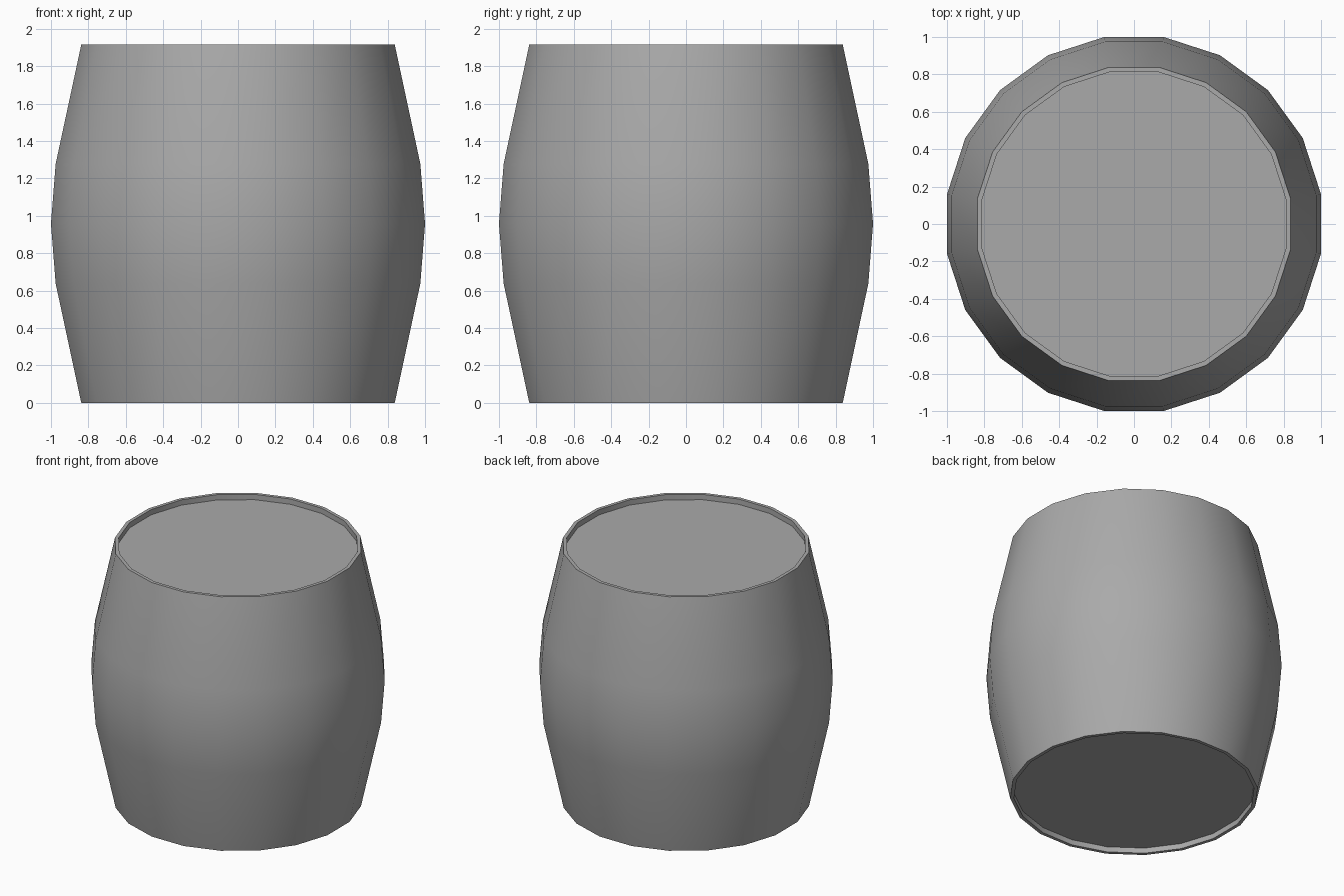
import bpy, bmesh, math

cube = bpy.data.objects.get("Cube")
if cube:
    bpy.data.objects.remove(cube, do_unlink=True)

SIDES = 20
HALF = math.pi / SIDES
HEIGHT = 1.915
RECESS = 0.04      # depth of each end panel below its rim
INNER = 0.813      # inner radius of the rims, measured to the flats

grey = bpy.data.materials.new("grey")
grey.use_nodes = True
colour = (0.4, 0.4, 0.4, 1)
grey.diffuse_color = colour
grey.node_tree.nodes["Principled BSDF"].inputs["Base Color"].default_value = colour


def ring(bm, flat_radius, z):
    """Twenty-sided ring with flats facing the axes."""
    r = flat_radius / math.cos(HALF)
    angles = [HALF * (2 * i + 1) for i in range(SIDES)]
    return [bm.verts.new((r * math.cos(a), r * math.sin(a), z)) for a in angles]


def finish(bm, name):
    mesh = bpy.data.meshes.new(name)
    bm.to_mesh(mesh)
    bm.free()
    mesh.materials.append(grey)
    obj = bpy.data.objects.new(name, mesh)
    bpy.context.collection.objects.link(obj)
    return obj


# Bulging staves with a thin rim folded inward at both ends
half_profile = [(INNER, RECESS), (INNER, 0), (0.838, 0), (0.975, HEIGHT / 3)]
profile = half_profile + [(1.0, HEIGHT / 2)]
profile += [(r, HEIGHT - z) for r, z in reversed(half_profile)]
bm = bmesh.new()
rings = [ring(bm, r, z) for r, z in profile]
for low, high in zip(rings, rings[1:]):
    for i in range(SIDES):
        j = (i + 1) % SIDES
        bm.faces.new((low[i], low[j], high[j], high[i]))
body = finish(bm, "barrel_body")
bpy.ops.object.select_all(action="DESELECT")
body.select_set(True)
bpy.context.view_layer.objects.active = body
bpy.ops.object.shade_smooth_by_angle(angle=math.radians(30))

# Recessed end panels
for name, z, up in (("top_lid", HEIGHT - RECESS, True), ("bottom_lid", RECESS, False)):
    bm = bmesh.new()
    verts = ring(bm, INNER, z)
    bm.faces.new(verts if up else verts[::-1])
    finish(bm, name)
